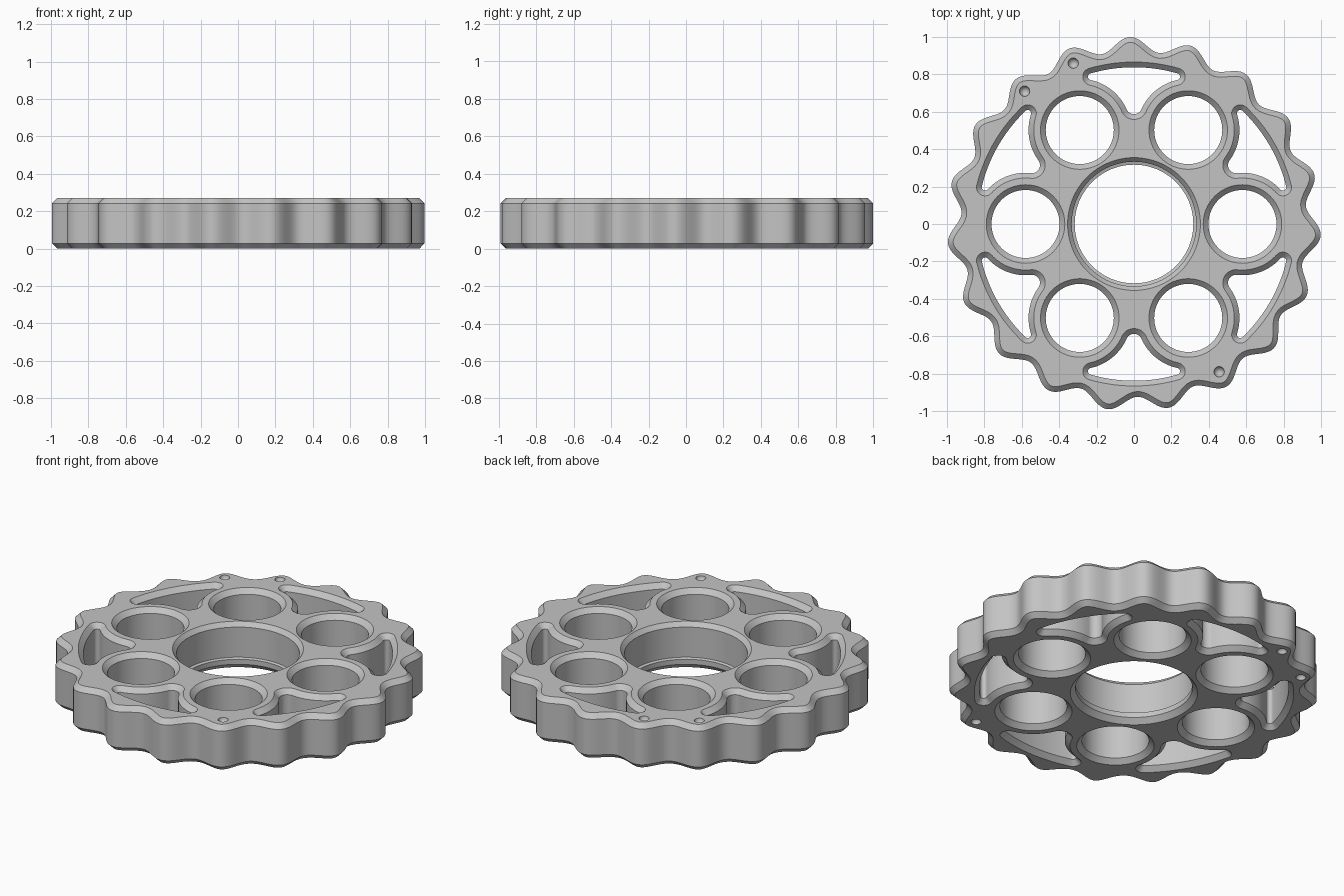
import bpy
import bmesh
from math import sin, cos, pi, radians, atan2, acos, hypot

cube = bpy.data.objects.get("Cube")
if cube:
    bpy.data.objects.remove(cube, do_unlink=True)

HEIGHT = 0.27
BEVEL = 0.028
HOLE_ORBIT = 0.58
bm = bmesh.new()
top_edges, bottom_edges = [], []


def arc(centre, r, a0, a1, n):
    return [(centre[0] + r * cos(a0 + (a1 - a0) * i / n),
             centre[1] + r * sin(a0 + (a1 - a0) * i / n)) for i in range(n + 1)]


def circle(centre, r, n):
    return arc(centre, r, 0, 2 * pi, n)[:-1]


def ring(points, z):
    return [bm.verts.new((x, y, z)) for x, y in points]


def bridge(a, b):
    for i in range(len(a)):
        j = (i + 1) % len(a)
        bm.faces.new((a[i], a[j], b[j], b[i]))


def rim(loop):
    return [bm.edges.get((v, loop[i - 1])) for i, v in enumerate(loop)]


def wall(rings):
    """Skin a bottom-to-top stack of (points, z) and keep its end rims."""
    loops = [ring(p, z) for p, z in rings]
    for a, b in zip(loops, loops[1:]):
        bridge(a, b)
    bottom_edges.extend(rim(loops[0]))
    top_edges.extend(rim(loops[-1]))


def chamfered(outline):
    """Wall whose outline(d) widens by d at both faces."""
    wall([(outline(BEVEL), 0), (outline(0), BEVEL),
          (outline(0), HEIGHT - BEVEL), (outline(BEVEL), HEIGHT)])


# Scalloped outer edge with nineteen lobes
LOBES, PHASE, MEAN, AMP = 19, radians(91.2), 0.962, 0.038


def scallop(d):
    points = []
    n = LOBES * 20
    for i in range(n):
        a = 2 * pi * i / n
        r = MEAN + AMP * cos(LOBES * (a - PHASE))
        slope = -AMP * LOBES * sin(LOBES * (a - PHASE))
        # inward normal of the polar curve
        k = d / hypot(r, slope)
        points.append((r * cos(a) - k * (r * cos(a) + slope * sin(a)),
                       r * sin(a) - k * (r * sin(a) - slope * cos(a))))
    return points


chamfered(scallop)

# Central bore with a retaining lip at the bottom
bore = [(0.345, 0), (0.317, 0.03), (0.317, 0.06), (0.333, 0.065),
        (0.333, HEIGHT - 0.025), (0.355, HEIGHT)]
wall([(circle((0, 0), r, 96), z) for r, z in bore])

# Six round holes
for k in range(6):
    a = k * pi / 3
    c = (HOLE_ORBIT * cos(a), HOLE_ORBIT * sin(a))
    chamfered(lambda d: circle(c, 0.182 + d, 64))

# Six rounded pockets between the holes, each made from tangent arcs
OUTER, GAP, FILLET = 0.838, 0.274, 0.018
hole = (HOLE_ORBIT * cos(2 * pi / 3), HOLE_ORBIT * sin(2 * pi / 3))
reach, span = OUTER - FILLET, GAP + FILLET
corner_angle = 2 * pi / 3 - acos((reach ** 2 + HOLE_ORBIT ** 2 - span ** 2)
                                 / (2 * reach * HOLE_ORBIT))
corner = (reach * cos(corner_angle), reach * sin(corner_angle))
tip = (0, 0.63)
tip_r = hypot(hole[0], tip[1] - hole[1]) - GAP


def heading(a, b):
    return atan2(b[1] - a[1], b[0] - a[0])


def pocket(d, turn):
    left = arc((0, 0), OUTER + d, pi / 2, corner_angle, 10)
    left += arc(corner, FILLET + d, corner_angle,
                heading(corner, hole) % (2 * pi), 12)[1:]
    left += arc(hole, GAP - d, heading(hole, corner), heading(hole, tip), 14)[1:]
    left += arc(tip, tip_r + d, heading(tip, hole) % (2 * pi), 1.5 * pi, 10)[1:]
    full = left + [(-x, y) for x, y in left[-2:0:-1]]
    return [(x * cos(turn) - y * sin(turn), x * sin(turn) + y * cos(turn))
            for x, y in full]


for k in range(6):
    chamfered(lambda d: pocket(d, k * pi / 3))

# Three small round dimples on each face
for c in ((-0.325, 0.86), (-0.585, 0.71), (0.455, -0.79)):
    for face_z, into, edges in ((0, 1, bottom_edges), (HEIGHT, -1, top_edges)):
        loops = [ring(circle(c, 0.028 * cos(t), 20), face_z + into * 0.028 * sin(t))
                 for t in (0, pi / 8, pi / 4, 3 * pi / 8)]
        for a, b in zip(loops, loops[1:]):
            bridge(a, b)
        apex = bm.verts.new((c[0], c[1], face_z + into * 0.028))
        for i, v in enumerate(loops[-1]):
            bm.faces.new((v, loops[-1][i - 1], apex))
        edges.extend(rim(loops[0]))

# Flat top and bottom faces
for edges, up in ((top_edges, 1), (bottom_edges, -1)):
    bmesh.ops.triangle_fill(bm, use_beauty=True, use_dissolve=False,
                            edges=edges, normal=(0, 0, up))
bmesh.ops.recalc_face_normals(bm, faces=bm.faces[:])

mesh = bpy.data.meshes.new("scalloped_wheel")
bm.to_mesh(mesh)
bm.free()
wheel = bpy.data.objects.new("scalloped_wheel", mesh)
bpy.context.collection.objects.link(wheel)

# Plain grey finish
grey = bpy.data.materials.new("plain_grey")
grey.use_nodes = True
colour = (0.55, 0.55, 0.55, 1)
grey.diffuse_color = colour
grey.node_tree.nodes["Principled BSDF"].inputs["Base Color"].default_value = colour
mesh.materials.append(grey)

bpy.ops.object.select_all(action='DESELECT')
wheel.select_set(True)
bpy.context.view_layer.objects.active = wheel
bpy.ops.object.shade_smooth_by_angle(angle=radians(30))
